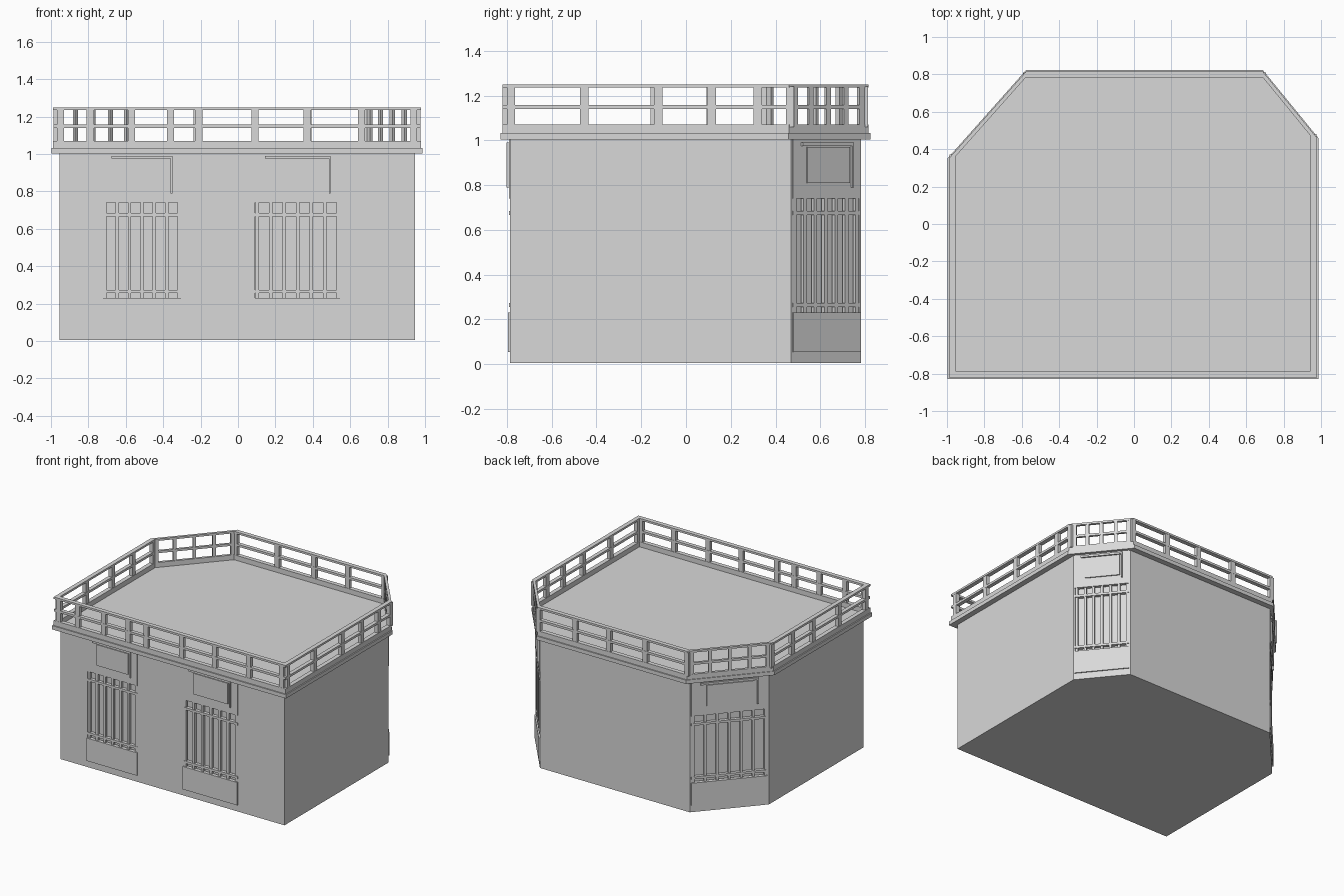
import bpy, bmesh
from mathutils import Vector, Matrix

if "Cube" in bpy.data.objects:
    bpy.data.objects.remove(bpy.data.objects["Cube"])

grey = bpy.data.materials.new("light_grey")
grey.diffuse_color = (0.69, 0.69, 0.69, 1)
grey.use_nodes = True
grey.node_tree.nodes["Principled BSDF"].inputs["Base Color"].default_value = grey.diffuse_color

# Wall footprint, counter-clockwise: front, right, right chamfer, back, left chamfer, left
PLAN = [Vector(p) for p in ((-0.955, -0.787), (0.945, -0.787), (0.945, 0.47),
                            (0.69, 0.782), (-0.58, 0.782), (-0.955, 0.36))]
N = len(PLAN)
SCALE = (1, 1, 0.6, 1, 0.6, 1)      # overhang is smaller on the chamfers


def finish(bm, name):
    bmesh.ops.recalc_face_normals(bm, faces=bm.faces)
    mesh = bpy.data.meshes.new(name)
    bm.to_mesh(mesh)
    bm.free()
    mesh.materials.append(grey)
    ob = bpy.data.objects.new(name, mesh)
    bpy.context.collection.objects.link(ob)
    return ob


def side_axes(i):
    d = (PLAN[(i + 1) % N] - PLAN[i]).normalized()
    return d, Vector((d.y, -d.x))


def offset_plan(dist):
    """Footprint pushed outward, corners at the crossing of the moved sides."""
    pts = []
    for i, p in enumerate(PLAN):
        da, na = side_axes((i - 1) % N)
        db, nb = side_axes(i)
        ea, eb = dist * SCALE[i - 1], dist * SCALE[i]
        t = (eb - ea * na.dot(nb)) / da.dot(nb)
        pts.append(p + na * ea + da * t)
    return pts


def prism(bm, pts, z0, z1):
    low = [bm.verts.new((p.x, p.y, z0)) for p in pts]
    top = [bm.verts.new((p.x, p.y, z1)) for p in pts]
    bm.faces.new(low)
    bm.faces.new(top)
    for i in range(N):
        j = (i + 1) % N
        bm.faces.new((low[i], low[j], top[j], top[i]))


def ring(bm, inner, outer, z0, z1):
    """Rectangular band that runs round the footprint."""
    po, pi = offset_plan(outer), offset_plan(inner)
    loops = [[bm.verts.new((p.x, p.y, z)) for p in pts]
             for pts, z in ((po, z0), (po, z1), (pi, z1), (pi, z0))]
    for k in range(4):
        a, b = loops[k], loops[(k + 1) % 4]
        for i in range(N):
            j = (i + 1) % N
            bm.faces.new((a[i], a[j], b[j], b[i]))


def side_box(bm, side, u0, u1, n0, n1, z0, z1):
    """Box on a wall: u along the wall, n outward from it."""
    p = PLAN[side]
    d, n = side_axes(side)
    m = Matrix(((d.x, n.x, 0, p.x), (d.y, n.y, 0, p.y), (0, 0, 1, 0), (0, 0, 0, 1)))
    mid = Vector(((u0 + u1) / 2, (n0 + n1) / 2, (z0 + z1) / 2))
    size = Matrix.Diagonal((u1 - u0, n1 - n0, z1 - z0, 1))
    bmesh.ops.create_cube(bm, size=1, matrix=m @ Matrix.Translation(mid) @ size)


def length(side):
    return (PLAN[(side + 1) % N] - PLAN[side]).length


# Barred windows: wall side, start, end
windows = [(0, 0.228, 0.655), (0, 1.043, 1.505),
           (2, 0.008, length(2) - 0.008), (4, 0.01, length(4) - 0.01)]

# Walls with shallow window recesses
bm = bmesh.new()
prism(bm, PLAN, 0.005, 1.005)
walls = finish(bm, "walls")
bm = bmesh.new()
for s, a, b in windows:
    side_box(bm, s, a + 0.004, b - 0.004, -0.03, 0.05, 0.22, 0.75)
cutter = finish(bm, "window_cutter")
cutter.hide_render = True
cutter.hide_set(True)
cut = walls.modifiers.new("window_recesses", 'BOOLEAN')
cut.object = cutter
cut.operation = 'DIFFERENCE'
cut.solver = 'EXACT'

# Roof slab with its cornice edge, and low parapet curb
bm = bmesh.new()
prism(bm, offset_plan(0.042), 1.003, 1.032)
finish(bm, "roof_slab")
bm = bmesh.new()
ring(bm, 0.0, 0.033, 1.03, 1.07)
finish(bm, "parapet_curb")

# Railing bands
bm = bmesh.new()
ring(bm, 0.002, 0.032, 1.14, 1.157)
ring(bm, 0.0, 0.033, 1.235, 1.25)
finish(bm, "railing_rails")

# Railing posts: inner positions along each wall, plus a pair at every corner
posts = {
    0: [x + 0.955 for x in (-0.79, -0.57, -0.36, -0.21, 0.09, 0.37, 0.66)],
    1: [y + 0.787 for y in (-0.455, -0.125, 0.115, 0.32)],
    3: [0.69 - x for x in (0.375, 0.09, -0.22)],
    5: [0.36 - y for y in (0.11, -0.14, -0.455)],
}
for s in (2, 4):
    posts[s] = [length(s) * k / 4 for k in (1, 2, 3)]
bm = bmesh.new()
for s in range(N):
    w = 0.012 if s in (2, 4) else 0.019
    f = SCALE[s]
    for u in posts[s]:
        side_box(bm, s, u - w, u + w, 0.003 * f, 0.031 * f, 1.06, 1.24)
    for u in (0.006, length(s) - 0.006):
        side_box(bm, s, u - 0.018, u + 0.018, 0.002 * f, 0.032 * f, 1.06, 1.24)
finish(bm, "railing_posts")

panels, plates, bars = bmesh.new(), bmesh.new(), bmesh.new()
for s, a, b in windows:
    w = b - a
    # lintel and sill panels
    side_box(panels, s, a, b, -0.02, 0.004, 0.74, 1.004)
    side_box(panels, s, a, b, -0.02, 0.008, 0.055, 0.23)
    # plate over the window with a thin bracket
    side_box(plates, s, a + w * 0.2, b - w * 0.17, 0.0, 0.012, 0.81, 0.97)
    side_box(plates, s, a + w * 0.12, b - w * 0.12, 0.0, 0.015, 0.975, 0.99)
    side_box(plates, s, b - w * 0.14, b - w * 0.12, 0.0, 0.015, 0.79, 0.98)
    # vertical bars and two cross rails
    for k in range(7):
        u = a + 0.014 + (w - 0.028) * k / 6
        side_box(bars, s, u - 0.009, u + 0.009, -0.02, -0.001, 0.225, 0.745)
    for z in (0.265, 0.675):
        side_box(bars, s, a, b, -0.022, 0.003, z - 0.009, z + 0.009)
finish(panels, "window_panels")
finish(plates, "window_plates")
finish(bars, "window_bars")
